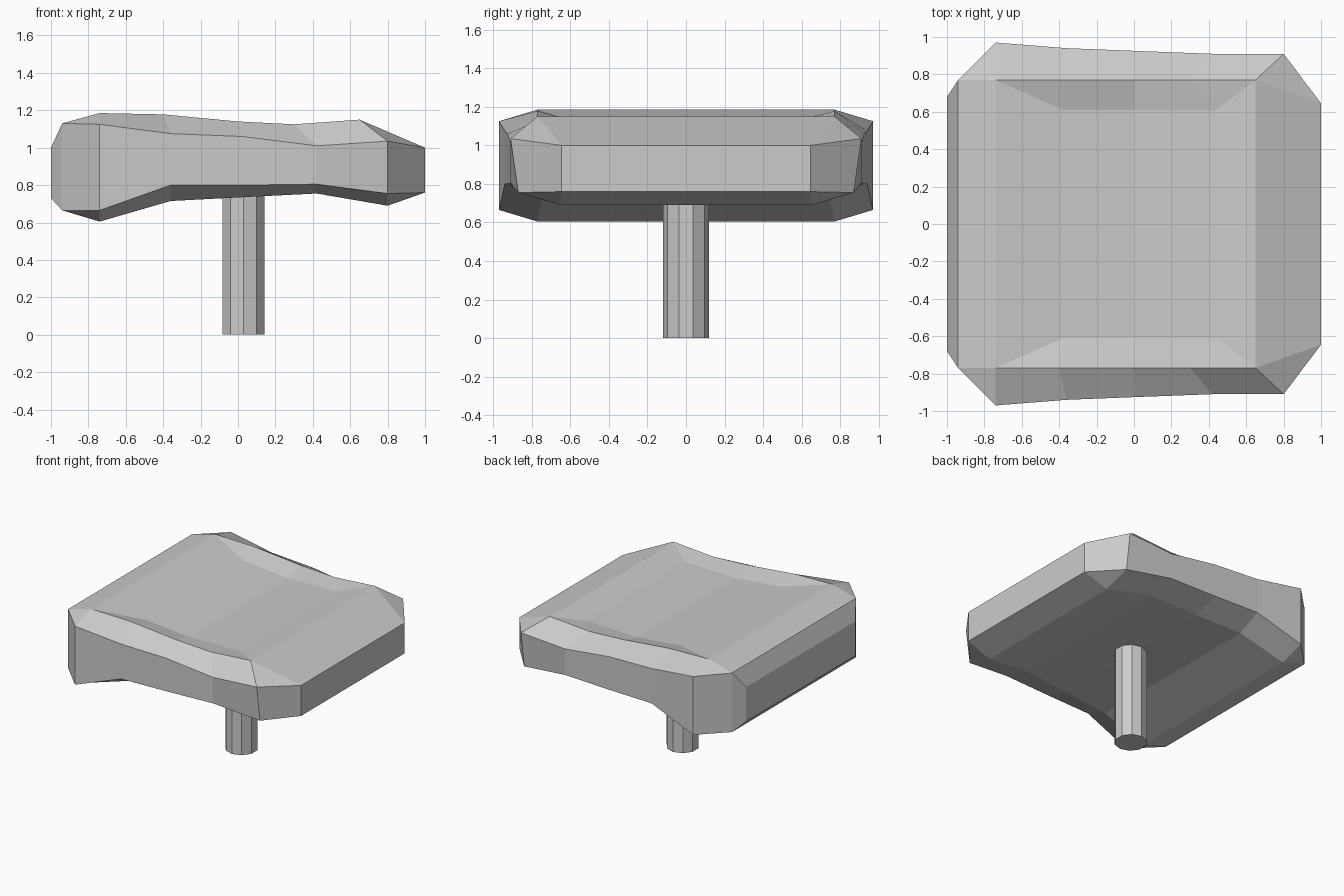
import bpy, bmesh

if "Cube" in bpy.data.objects:
    bpy.data.objects.remove(bpy.data.objects["Cube"])

grey = bpy.data.materials.new("grey")
grey.diffuse_color = (0.6, 0.6, 0.6, 1)
grey.use_nodes = True
grey.node_tree.nodes["Principled BSDF"].inputs["Base Color"].default_value = grey.diffuse_color

# Cushion stations along x. Each lists (x, half width, z) for:
# bottom edge, lower side, upper side, top rim, inner dish edge
TIP = [(-1.0, .68, .73)] * 2 + [(-1.0, .68, 1.0)] * 3
CHAMFER = [(-.94, .77, .665)] * 2 + [(-.94, .77, 1.13)] * 3
NOSE = [(1.0, .645, .76)] * 2 + [(1.0, .645, 1.0)] * 3
stations = [
    TIP,
    CHAMFER,
    [(-.74, .77, .605), (-.74, .97, .665), (-.74, .97, 1.125), (-.74, .77, 1.185), (-.74, .77, 1.185)],
    [(-.36, .75, .715), (-.36, .94, .80), (-.36, .94, 1.075), (-.40, .77, 1.178), (-.38, .61, 1.135)],
    [(.02, .72, .735), (.02, .925, .80), (.02, .925, 1.06), (0, .77, 1.14), (0, .61, 1.10)],
    [(.42, .70, .755), (.42, .91, .805), (.42, .91, 1.01), (.30, .77, 1.125), (.44, .61, 1.11)],
    [(.80, .65, .69), (.80, .87, .755), (.80, .91, 1.035), (.65, .77, 1.15), (.65, .77, 1.15)],
    NOSE,
]


def make_cushion():
    bm = bmesh.new()
    rings = []
    for st in stations:
        loop = [(x, -y, z) for x, y, z in st] + [(x, y, z) for x, y, z in reversed(st)]
        rings.append([bm.verts.new(p) for p in loop])
    n = len(rings[0])
    for a, b in zip(rings, rings[1:]):
        for i in range(n):
            j = (i + 1) % n
            bm.faces.new((a[i], b[i], b[j], a[j]))
    bm.faces.new(rings[0])
    bm.faces.new(rings[-1])
    # merge the places where the strips taper to a point
    bmesh.ops.remove_doubles(bm, verts=bm.verts, dist=0.0005)
    bmesh.ops.recalc_face_normals(bm, faces=bm.faces)
    me = bpy.data.meshes.new("cushion")
    bm.to_mesh(me)
    bm.free()
    ob = bpy.data.objects.new("cushion", me)
    bpy.context.collection.objects.link(ob)
    me.materials.append(grey)


make_cushion()

# Support post, slightly off centre, ending inside the cushion
bpy.ops.mesh.primitive_cylinder_add(vertices=10, radius=.118, depth=.78, location=(.03, 0, .39))
post = bpy.context.object
post.name = "post"
post.data.materials.append(grey)
